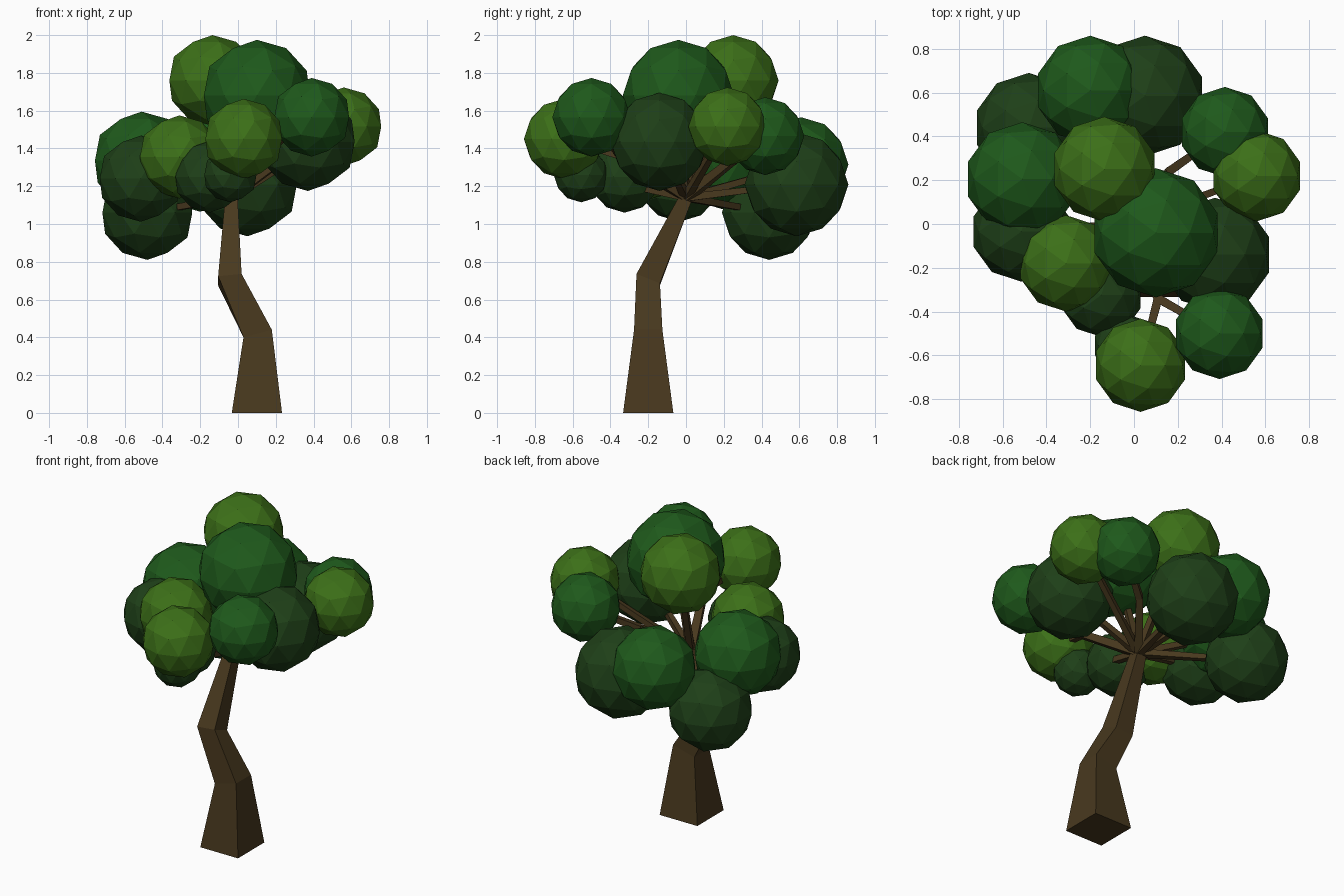
import bpy, bmesh
from mathutils import Vector

if "Cube" in bpy.data.objects:
    bpy.data.objects.remove(bpy.data.objects["Cube"])


def material(name, rgb):
    m = bpy.data.materials.new(name)
    m.diffuse_color = (*rgb, 1)
    m.use_nodes = True
    m.node_tree.nodes["Principled BSDF"].inputs["Base Color"].default_value = m.diffuse_color
    return m


BARK = material("bark", (0.065, 0.04, 0.013))
LIGHT = material("light_leaves", (0.045, 0.16, 0.009))
MID = material("mid_leaves", (0.013, 0.1, 0.011))
DARK = material("dark_leaves", (0.013, 0.05, 0.009))


def add_object(name, bm, mat):
    bmesh.ops.recalc_face_normals(bm, faces=bm.faces[:])
    mesh = bpy.data.meshes.new(name)
    bm.to_mesh(mesh)
    bm.free()
    mesh.materials.append(mat)
    ob = bpy.data.objects.new(name, mesh)
    bpy.context.collection.objects.link(ob)
    return ob


def loft(name, rings):
    """Skin a list of four-point rings and cap both ends."""
    bm = bmesh.new()
    loops = [[bm.verts.new(p) for p in ring] for ring in rings]
    for a, b in zip(loops, loops[1:]):
        for i in range(4):
            j = (i + 1) % 4
            bm.faces.new((a[i], a[j], b[j], b[i]))
    bm.faces.new(loops[0])
    bm.faces.new(loops[-1])
    return add_object(name, bm, BARK)


CORNERS = ((-1, -1), (1, -1), (1, 1), (-1, 1))

# Bent square trunk: centre, half width, tilt of the ring along x and y
trunk = [((0.10, -0.20, 0.00), 0.133, 0.0, 0.0),
         ((0.104, -0.20, 0.42), 0.075, 0.27, 0.0),
         ((-0.043, -0.20, 0.705), 0.062, 0.1, -0.4),
         ((-0.035, -0.005, 1.13), 0.033, 0.0, -0.4)]
loft("trunk", [[(c[0] + h * i, c[1] + h * j, c[2] + h * (i * sx + j * sy))
                for i, j in CORNERS] for c, h, sx, sy in trunk])


def branch(a, b, r0=0.024, r1=0.015):
    a, b = Vector(a), Vector(b)
    d = (b - a).normalized()
    u = d.cross(Vector((0, 0, 1))).normalized()
    v = d.cross(u)
    loft("branch", [[p + r * (u * i + v * j) for i, j in CORNERS]
                    for p, r in ((a, r0), (b, r1))])


# Leaf clumps: centre, radius, colour, branch fork feeding it
HUB = (-0.035, 0.0, 1.14)
FRONT_FORK = (0.11, -0.34, 1.36)
BACK_FORK = (0.16, 0.24, 1.33)
clumps = [
    ((-0.135, 0.25, 1.76), 0.24, LIGHT, HUB),
    ((0.10, -0.04, 1.68), 0.295, MID, HUB),
    ((-0.20, 0.61, 1.315), 0.25, MID, HUB),
    ((0.05, 0.585, 1.21), 0.275, DARK, HUB),
    ((0.415, 0.42, 1.465), 0.206, MID, BACK_FORK),
    ((0.39, -0.50, 1.565), 0.208, MID, FRONT_FORK),
    ((0.56, 0.22, 1.515), 0.208, LIGHT, HUB),
    ((0.03, -0.645, 1.45), 0.213, LIGHT, FRONT_FORK),
    ((-0.31, -0.18, 1.355), 0.22, LIGHT, HUB),
    ((-0.51, 0.205, 1.335), 0.26, MID, HUB),
    ((-0.48, 0.44, 1.06), 0.25, DARK, HUB),
    ((-0.515, -0.035, 1.24), 0.228, DARK, HUB),
    ((0.37, -0.14, 1.435), 0.26, DARK, HUB),
    ((-0.15, -0.325, 1.25), 0.19, DARK, HUB),
    ((-0.04, -0.555, 1.26), 0.145, DARK, HUB),
]
branch(HUB, FRONT_FORK, 0.026, 0.02)
branch(HUB, BACK_FORK, 0.026, 0.02)
for centre, radius, mat, fork in clumps:
    bm = bmesh.new()
    bmesh.ops.create_icosphere(bm, subdivisions=2, radius=radius)
    add_object("leaf_clump", bm, mat).location = centre
    branch(fork, centre, 0.02, 0.014)
